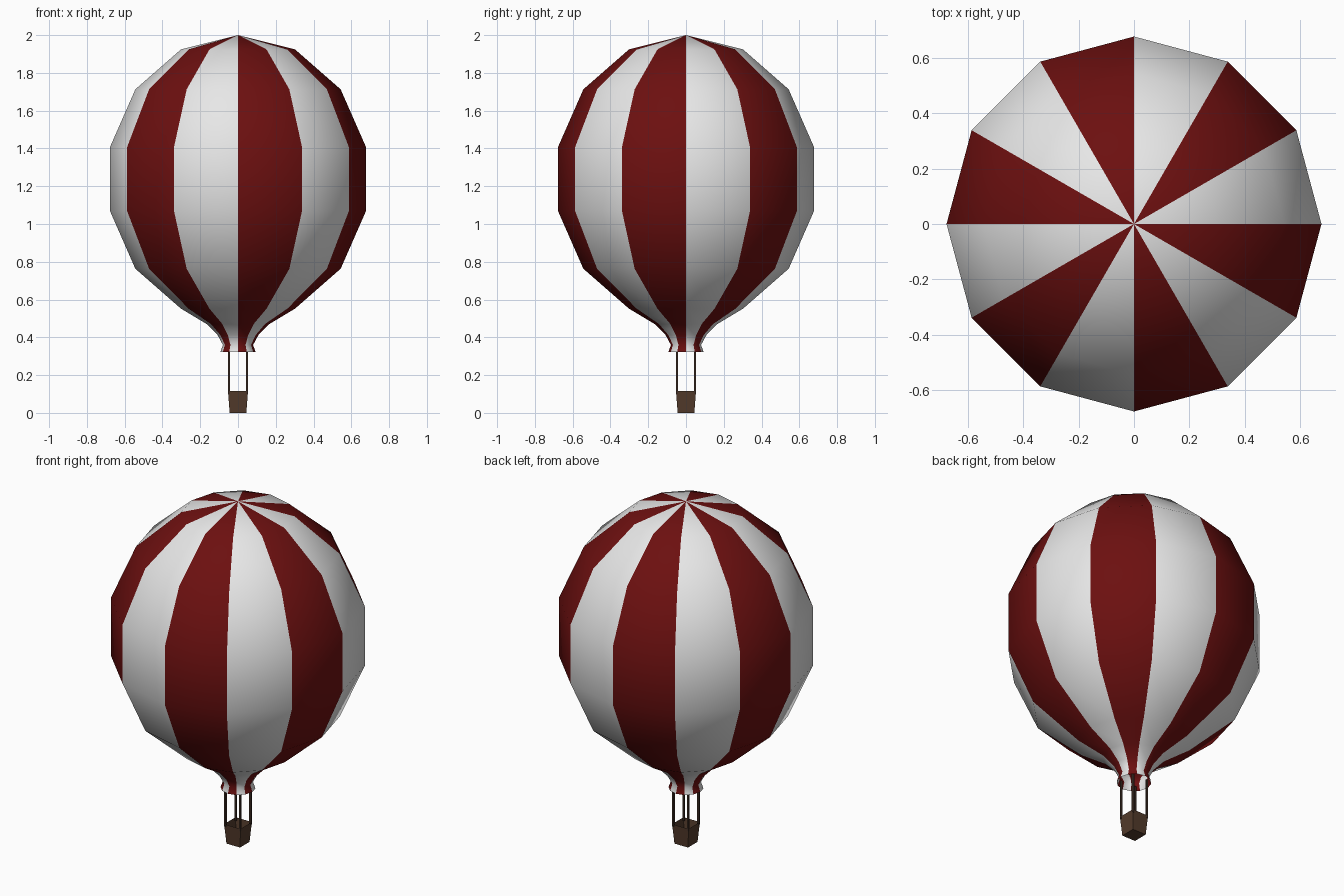
import bpy, bmesh, math

if "Cube" in bpy.data.objects:
    bpy.data.objects.remove(bpy.data.objects["Cube"])

def material(name, rgb):
    m = bpy.data.materials.new(name)
    m.diffuse_color = (*rgb, 1)
    m.use_nodes = True
    m.node_tree.nodes["Principled BSDF"].inputs["Base Color"].default_value = m.diffuse_color
    return m

WHITE = material("white fabric", (0.8, 0.8, 0.8))
RED = material("dark red fabric", (0.15, 0.005, 0.005))
WICKER = material("brown wicker", (0.085, 0.043, 0.024))
POLE = material("dark brown pole", (0.055, 0.03, 0.02))

def make_object(name, bm, mats):
    me = bpy.data.meshes.new(name)
    bm.to_mesh(me)
    bm.free()
    for m in mats:
        me.materials.append(m)
    ob = bpy.data.objects.new(name, me)
    bpy.context.collection.objects.link(ob)
    return ob

# Envelope: lathed 12-sided shell, sphere above a flared neck, open mouth
SIDES = 12
profile = [(0.695 * math.sin(math.pi * i / 7), 1.238 + 0.762 * math.cos(math.pi * i / 7))
           for i in range(1, 7)]
profile += [(0.165, 0.47), (0.108, 0.412), (0.08, 0.36), (0.093, 0.322)]
bm = bmesh.new()
apex = bm.verts.new((0, 0, 2))
rings = []
for r, z in profile:
    rings.append([bm.verts.new((r * math.cos(math.tau * k / SIDES),
                                r * math.sin(math.tau * k / SIDES), z)) for k in range(SIDES)])
for k in range(SIDES):
    n = (k + 1) % SIDES
    gore = [bm.faces.new((apex, rings[0][k], rings[0][n]))]
    for a, b in zip(rings, rings[1:]):
        gore.append(bm.faces.new((a[k], b[k], b[n], a[n])))
    for f in gore:                      # alternate stripes
        f.material_index = k % 2
        f.smooth = True
make_object("envelope", bm, [WHITE, RED])

# Basket: tapered open box with thin walls
bm = bmesh.new()
bmesh.ops.create_cube(bm, size=1)
for v in bm.verts:
    top = v.co.z > 0
    h = 0.053 if top else 0.044
    v.co = (math.copysign(h, v.co.x), math.copysign(h, v.co.y), 0.115 if top else 0)
lid = max(bm.faces, key=lambda f: f.calc_center_median().z)
bmesh.ops.inset_region(bm, faces=[lid], thickness=0.006)
for v in lid.verts:
    v.co = (v.co.x * 0.83, v.co.y * 0.83, 0.012)
make_object("basket", bm, [WICKER])

# Four poles from basket corners to the mouth
for i, (sx, sy) in enumerate([(-1, -1), (1, -1), (1, 1), (-1, 1)]):
    bm = bmesh.new()
    bmesh.ops.create_cube(bm, size=1)
    for v in bm.verts:
        v.co = (v.co.x * 0.011 + sx * 0.048, v.co.y * 0.011 + sy * 0.048,
                0.335 if v.co.z > 0 else 0.1)
    make_object(f"pole_{i + 1}", bm, [POLE])
